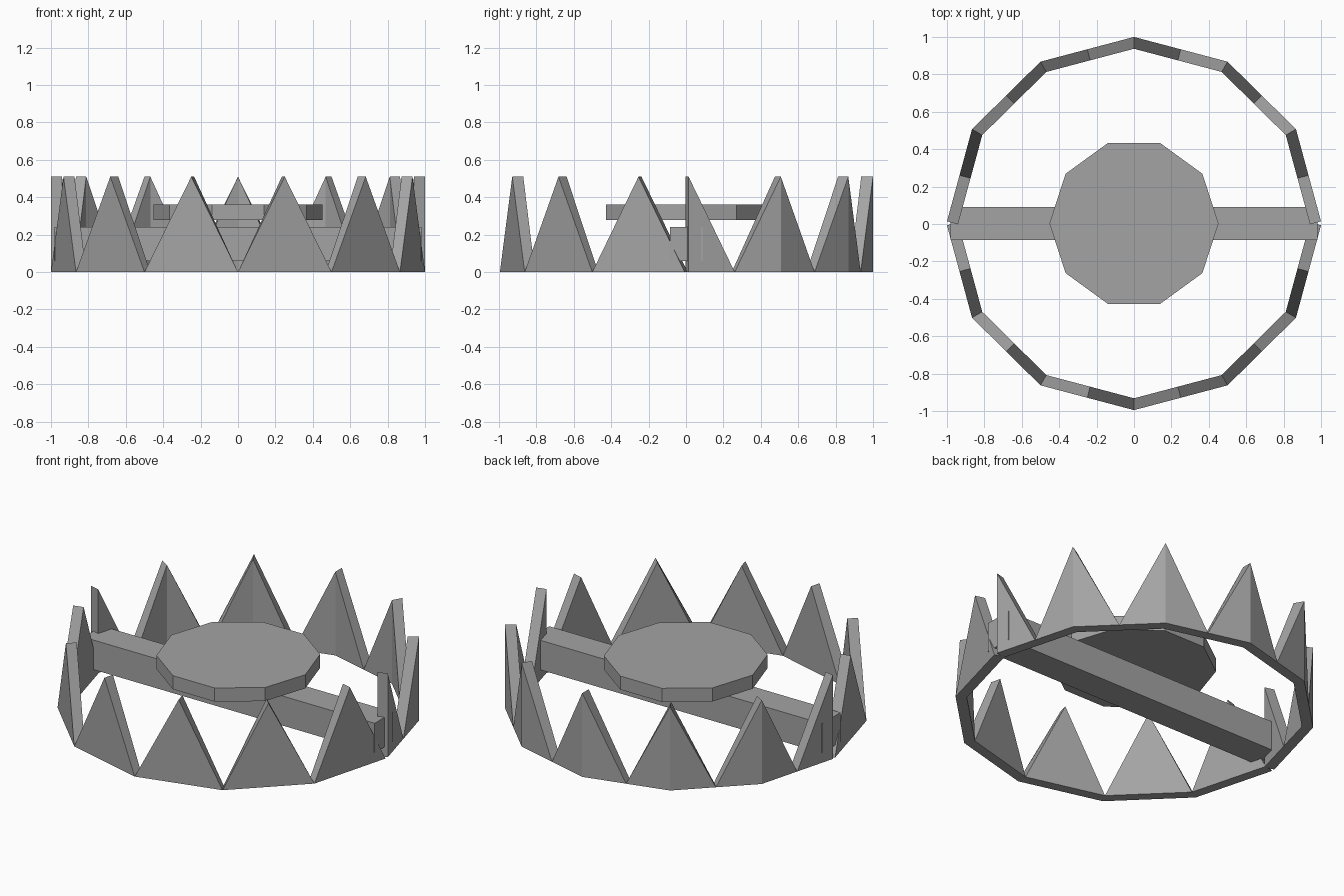
import bpy, bmesh, math
from mathutils import Vector

if "Cube" in bpy.data.objects:
    bpy.data.objects.remove(bpy.data.objects["Cube"])

grey = bpy.data.materials.new("steel grey")
grey.use_nodes = True
GREY = (0.37, 0.37, 0.37, 1)
grey.diffuse_color = GREY
grey.node_tree.nodes["Principled BSDF"].inputs["Base Color"].default_value = GREY

THICK = 0.061    # plate thickness of the jaws
TOOTH_H = 0.51   # tooth height
MID_Y = 0.003    # centre of bar and plate


def finish(bm, name):
    bmesh.ops.recalc_face_normals(bm, faces=bm.faces[:])
    mesh = bpy.data.meshes.new(name)
    bm.to_mesh(mesh)
    bm.free()
    mesh.materials.append(grey)
    obj = bpy.data.objects.new(name, mesh)
    bpy.context.collection.objects.link(obj)
    return obj


def jaw(name, side, centre_y, radius_y, first_apex):
    """Half ring of triangular teeth; side is +1 for back, -1 for front."""
    corners = [Vector((math.cos(math.radians(30 * i)),
                       centre_y + side * radius_y * math.sin(math.radians(30 * i))))
               for i in range(7)]
    # Corner points with the middle of every side between them
    outer = [corners[0]]
    for a, b in zip(corners, corners[1:]):
        outer += [(a + b) / 2, b]
    # Mitred inner outline
    normals = []
    for a, b in zip(outer, outer[1:]):
        d = (b - a).normalized()
        normals.append(Vector((-d.y, d.x)) * side)
    inner = []
    for i, p in enumerate(outer):
        n1, n2 = normals[max(i - 1, 0)], normals[min(i, len(normals) - 1)]
        inner.append(p + THICK * (n1 + n2) / (1 + n1.dot(n2)))

    bm = bmesh.new()

    def pair(i, z):
        return [bm.verts.new((p.x, p.y, z)) for p in (outer[i], inner[i])]

    for k in range(first_apex, len(outer), 2):
        foot_o, foot_i = pair(k, 0)
        tip_o, tip_i = pair(k, TOOTH_H)
        for j in (k - 1, k + 1):
            if 0 <= j < len(outer):
                base_o, base_i = pair(j, 0)
                bm.faces.new((base_o, foot_o, tip_o))
                bm.faces.new((base_i, tip_i, foot_i))
                bm.faces.new((base_o, tip_o, tip_i, base_i))
                bm.faces.new((base_o, base_i, foot_i, foot_o))
            else:  # upright end of a half tooth
                bm.faces.new((foot_o, tip_o, tip_i, foot_i))
    return finish(bm, name)


# Jaws: front teeth stand on the sides, back teeth wrap the corners
jaw("front_jaw", -1, -0.007, 0.988, 1)
jaw("back_jaw", 1, 0.014, 0.986, 0)

# Cross bar
bm = bmesh.new()
bmesh.ops.create_cube(bm, size=1)
bmesh.ops.scale(bm, vec=(1.964, 0.178, 0.18), verts=bm.verts[:])
bmesh.ops.translate(bm, vec=(0, MID_Y, 0.15), verts=bm.verts[:])
finish(bm, "cross_bar")

# Ten-sided pressure plate
bm = bmesh.new()
bmesh.ops.create_cone(bm, cap_ends=True, segments=10, radius1=0.452, radius2=0.452, depth=0.083)
# Put a corner on the x axis
if not any(abs(v.co.y) < 1e-4 for v in bm.verts):
    for v in bm.verts:
        v.co.x, v.co.y = v.co.y, v.co.x
bmesh.ops.translate(bm, vec=(0, MID_Y, 0.319), verts=bm.verts[:])
finish(bm, "pressure_plate")
